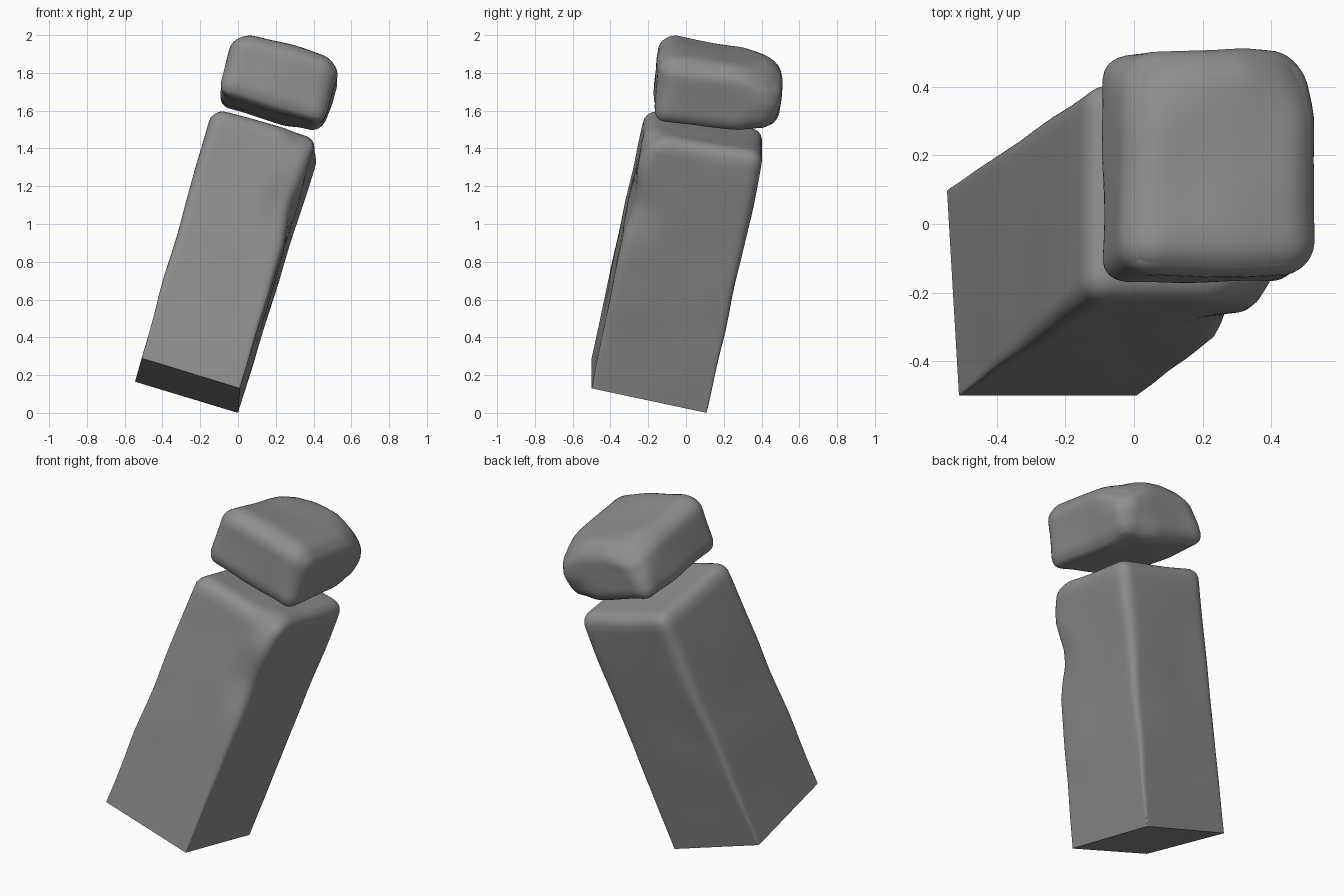
import bpy, bmesh, math
from mathutils import Vector, noise

cube = bpy.data.objects.get("Cube")
if cube:
    bpy.data.objects.remove(cube, do_unlink=True)

stone_grey = bpy.data.materials.new("stone grey")
stone_grey.use_nodes = True
colour = (0.27, 0.27, 0.27, 1)
stone_grey.diffuse_color = colour
stone_grey.node_tree.nodes["Principled BSDF"].inputs["Base Color"].default_value = colour


def ease(t):
    """Crowd the grid lines towards the edges, where the rounding is."""
    return 0.5 - 0.5 * math.cos(math.pi * t)


def rough_block(name, corners, size, radius, wobble, seed, flat_base, dents):
    """Rounded block fitted to eight corners (FL, FR, BL, BR; low then high)."""
    fl, fr, bl, br, tfl, tfr, tbl, tbr = map(Vector, corners)
    size = Vector(size)
    bm = bmesh.new()
    bmesh.ops.create_cube(bm, size=1)
    bmesh.ops.subdivide_edges(bm, edges=bm.edges[:], cuts=23, use_grid_fill=True)
    for v in bm.verts:
        p = Vector([ease(c + 0.5) * s for c, s in zip(v.co, size)])
        # round the edges
        h = p.z / size.z
        r = radius(h)
        q = Vector([min(max(c, r), s - r) for c, s in zip(p, size)])
        if flat_base:
            q.z = min(p.z, size.z - r)
        d = p - q
        if d.length > r:
            p = q + d.normalized() * r
        u, w, t = (p[i] / size[i] for i in range(3))
        low = fl.lerp(fr, u).lerp(bl.lerp(br, u), w)
        high = tfl.lerp(tfr, u).lerp(tbl.lerp(tbr, u), w)
        co = low.lerp(high, t)
        # weathering, fading out at a cut base
        fade = min(1, h * 3) if flat_base else 1
        n = noise.noise_vector(co * 3.5 + Vector((seed, 0, seed)))
        v.co = co + n * wobble * fade
        # worn hollows
        for centre, reach, push in dents:
            near = max(0, 1 - (co - Vector(centre)).length / reach)
            v.co += Vector(push) * near * near * (3 - 2 * near)
    bmesh.ops.recalc_face_normals(bm, faces=bm.faces[:])
    mesh = bpy.data.meshes.new(name)
    bm.to_mesh(mesh)
    bm.free()
    mesh.materials.append(stone_grey)
    obj = bpy.data.objects.new(name, mesh)
    bpy.context.collection.objects.link(obj)
    bpy.ops.object.select_all(action='DESELECT')
    obj.select_set(True)
    bpy.context.view_layer.objects.active = obj
    bpy.ops.object.shade_smooth_by_angle(angle=math.radians(40))


# Leaning shaft with a clean cut base, worn top and chipped front corner
rough_block("leaning_pillar",
            [(-0.51, -0.5, 0.29), (0.01, -0.5, 0.13), (-0.545, 0.1, 0.165), (0, 0.11, 0),
             (-0.13, -0.215, 1.625), (0.42, -0.22, 1.47), (-0.135, 0.415, 1.51), (0.43, 0.42, 1.365)],
            (0.55, 0.61, 1.4), lambda h: 0.005 + 0.065 * h, 0.008, 4, True,
            [((0.29, -0.3, 1.1), 0.22, (-0.03, 0.03, 0)),
             ((0.36, -0.22, 1.46), 0.15, (-0.01, 0.02, -0.03))])

# Loose block resting on the shaft, its rear top corners worn down
rough_block("cap_stone",
            [(-0.11, -0.175, 1.695), (0.45, -0.175, 1.535), (-0.115, 0.48, 1.61), (0.45, 0.475, 1.46),
             (-0.01, -0.15, 2.045), (0.56, -0.145, 1.88), (-0.01, 0.52, 1.92), (0.535, 0.53, 1.79)],
            (0.58, 0.68, 0.35), lambda h: 0.07 + 0.045 * h, 0.014, 9, False,
            [((0.02, 0.47, 1.88), 0.2, (0.01, -0.01, -0.03)),
             ((0.49, 0.47, 1.77), 0.2, (-0.02, -0.02, -0.03)),
             ((0.42, 0.44, 1.49), 0.2, (-0.02, -0.02, 0.03))])
